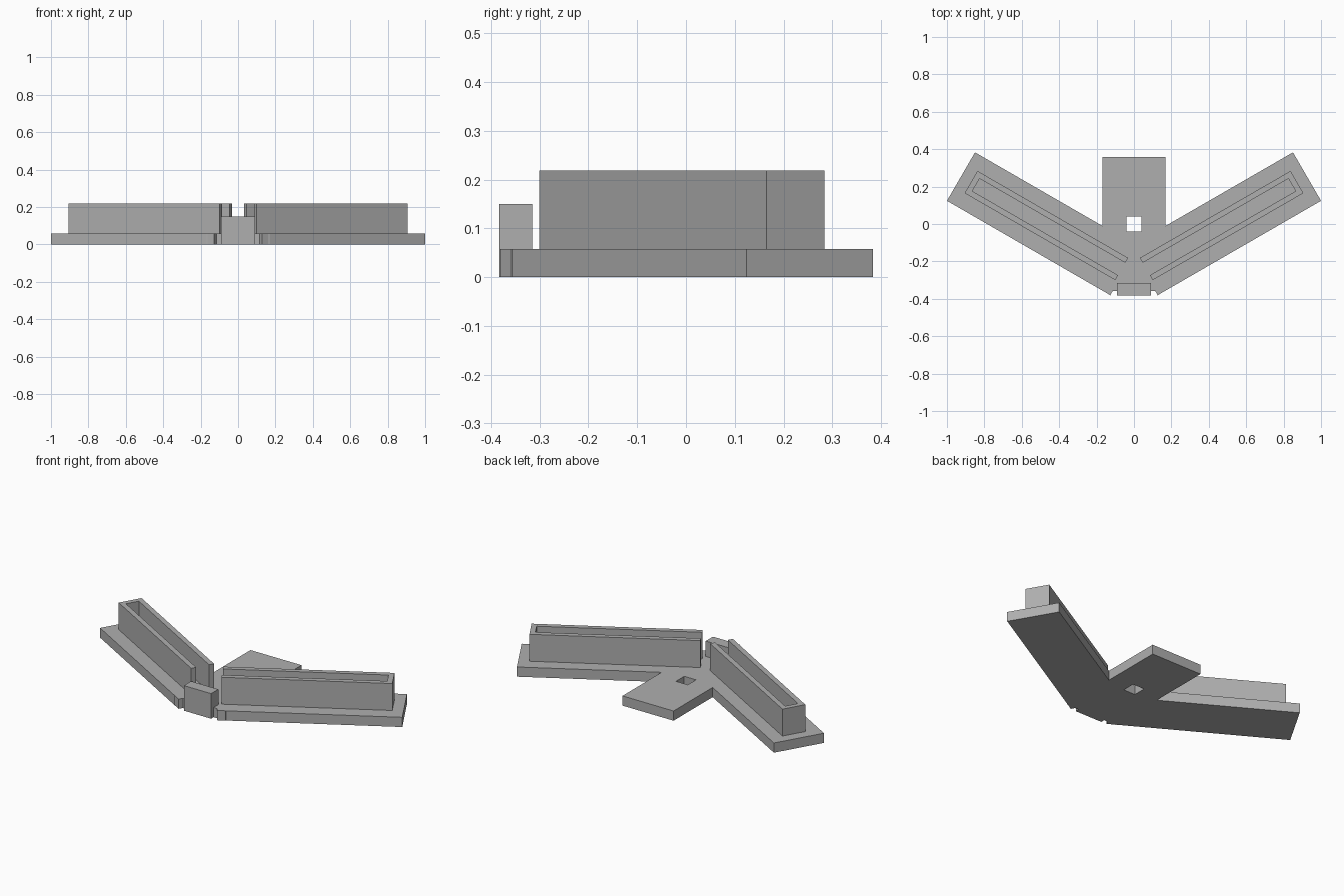
import bpy, bmesh
from math import radians
from mathutils import Vector, Matrix

cube = bpy.data.objects.get("Cube")
if cube:
    bpy.data.objects.remove(cube, do_unlink=True)

grey = bpy.data.materials.new("plain grey")
grey.use_nodes = True
colour = (0.43, 0.43, 0.43, 1)
grey.diffuse_color = colour
grey.node_tree.nodes["Principled BSDF"].inputs["Base Color"].default_value = colour


def mirrored_prism(name, outline, bottom, top):
    """Extrude the left half outline upwards and mirror it across x = 0."""
    bm = bmesh.new()
    face = bm.faces.new([bm.verts.new((x, y, bottom)) for x, y in outline])
    extruded = bmesh.ops.extrude_face_region(bm, geom=[face], use_keep_orig=True)
    moved = [g for g in extruded["geom"] if isinstance(g, bmesh.types.BMVert)]
    bmesh.ops.translate(bm, vec=(0, 0, top - bottom), verts=moved)
    bmesh.ops.recalc_face_normals(bm, faces=bm.faces)
    # Open the seam so both halves join cleanly
    seam = [f for f in bm.faces if all(abs(v.co.x) < 1e-5 for v in f.verts)]
    bmesh.ops.delete(bm, geom=seam, context="FACES")
    mesh = bpy.data.meshes.new(name)
    bm.to_mesh(mesh)
    bm.free()
    mesh.materials.append(grey)
    obj = bpy.data.objects.new(name, mesh)
    bpy.context.collection.objects.link(obj)
    mirror = obj.modifiers.new("mirror", "MIRROR")
    mirror.use_clip = True
    return obj


BASE_TOP, WALL_TOP, BLOCK_TOP = 0.058, 0.219, 0.15

# Flat base: two splayed arms, rear tab and square hole, notched for the block
base_half = [
    (0, -0.315), (0.09, -0.315), (0.09, -0.359), (0.114, -0.359),
    (0.127, -0.381), (0.163, -0.359), (0.169, -0.359), (0.169, -0.356),
    (1.0, 0.124), (0.85, 0.383), (0.169, -0.01), (0.169, 0.359),
    (0, 0.359), (0, 0.039), (0.039, 0.039), (0.039, -0.039), (0, -0.039),
]
mirrored_prism("base_plate", base_half, 0, BASE_TOP)

# Front block standing in the notch
block_half = [(0, -0.383), (0.09, -0.383), (0.09, -0.315), (0, -0.315)]
mirrored_prism("front_block", block_half, 0, BLOCK_TOP)

# U-shaped channel walls, open towards the middle, laid along each arm
length, width, wall = 0.93, 0.137, 0.03
channel = [
    (0, 0), (length, 0), (length, width), (0, width),
    (0, width - wall), (length - wall, width - wall),
    (length - wall, wall), (0, wall),
]
turn = Matrix.Rotation(radians(30), 2)
start = Vector((0.1, -0.3))
channel = [tuple(turn @ Vector(p) + start) for p in channel]
mirrored_prism("channel_walls", channel, BASE_TOP, WALL_TOP)
